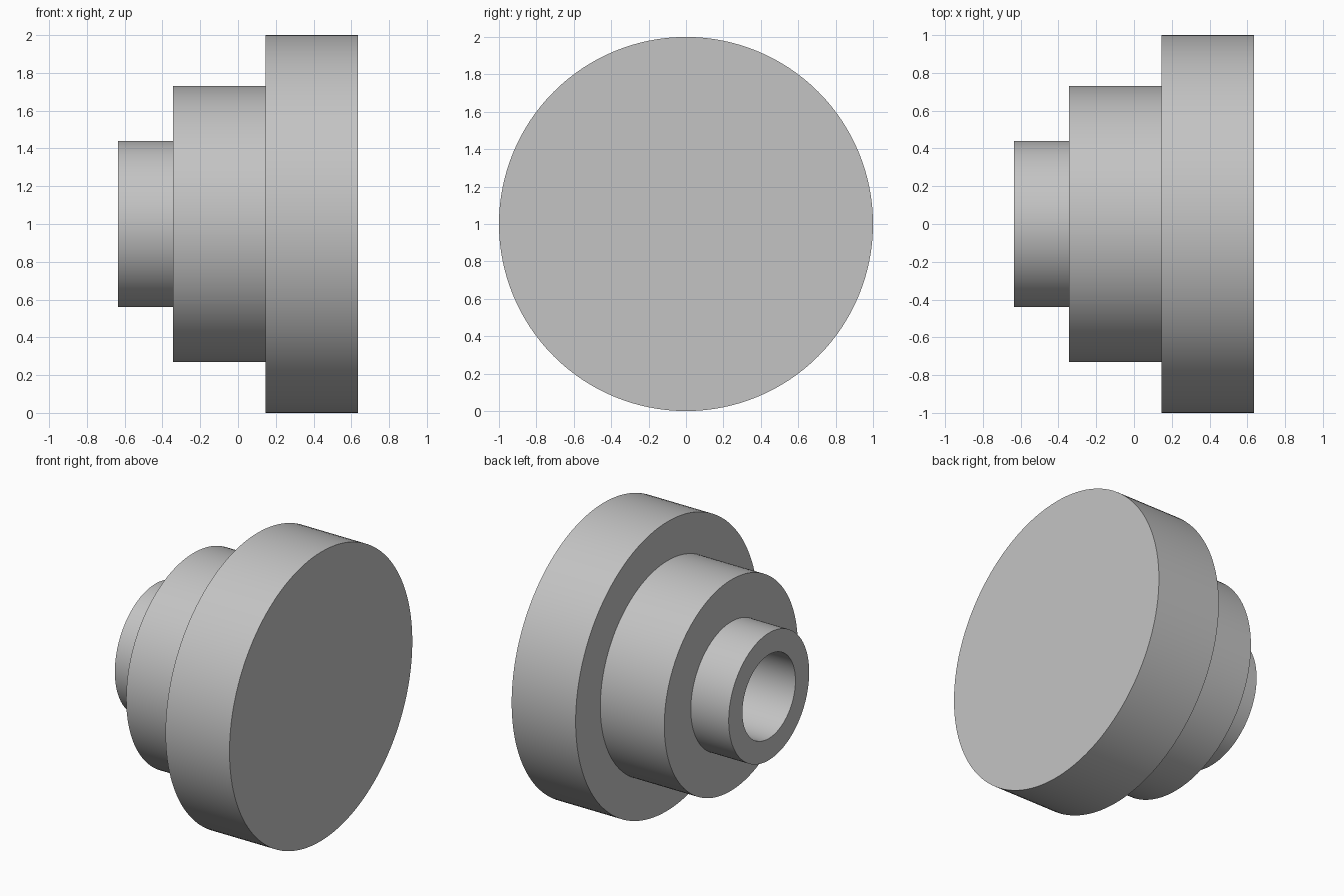
import bpy
import bmesh
from math import radians, tau
from mathutils import Matrix, Vector

cube = bpy.data.objects.get("Cube")
if cube:
    bpy.data.objects.remove(cube, do_unlink=True)

SEGMENTS = 128
AXIS_HEIGHT = 1.0

# Single plain grey material
grey = bpy.data.materials.new("plain_grey")
grey.use_nodes = True
colour = (0.55, 0.55, 0.55, 1)
grey.diffuse_color = colour
grey.node_tree.nodes["Principled BSDF"].inputs["Base Color"].default_value = colour


def lathe(name, profile):
    """Revolve (x, radius) points about the horizontal x axis."""
    bm = bmesh.new()
    verts = [bm.verts.new((x, 0, r)) for x, r in profile]
    edges = [bm.edges.new(pair) for pair in zip(verts, verts[1:])]
    bmesh.ops.spin(bm, geom=verts + edges, cent=(0, 0, 0), axis=(1, 0, 0),
                   angle=tau, steps=SEGMENTS, use_merge=True)
    bmesh.ops.remove_doubles(bm, verts=bm.verts, dist=0.0001)
    bmesh.ops.recalc_face_normals(bm, faces=bm.faces)
    bm.transform(Matrix.Translation(Vector((0, 0, AXIS_HEIGHT))))
    mesh = bpy.data.meshes.new(name)
    bm.to_mesh(mesh)
    bm.free()
    mesh.materials.append(grey)
    obj = bpy.data.objects.new(name, mesh)
    bpy.context.collection.objects.link(obj)
    bpy.ops.object.select_all(action="DESELECT")
    obj.select_set(True)
    bpy.context.view_layer.objects.active = obj
    bpy.ops.object.shade_smooth_by_angle(angle=radians(30))
    return obj


# Step positions along the axis and the radius of each step
hub_end, hub_root, flange_face, flange_end = -0.635, -0.345, 0.145, 0.635
bore, hub, collar, flange = 0.29, 0.44, 0.73, 1.0

# Stepped body with a blind bore in the hub
lathe("stepped_hub", [
    (flange_face, 0), (flange_face, bore),      # bore floor and wall
    (hub_end, bore), (hub_end, hub),            # hub rim
    (hub_root, hub), (hub_root, collar),        # middle collar
    (flange_face, collar), (flange_face, flange),
    (flange_end, flange), (flange_end, 0),      # large flange
])
